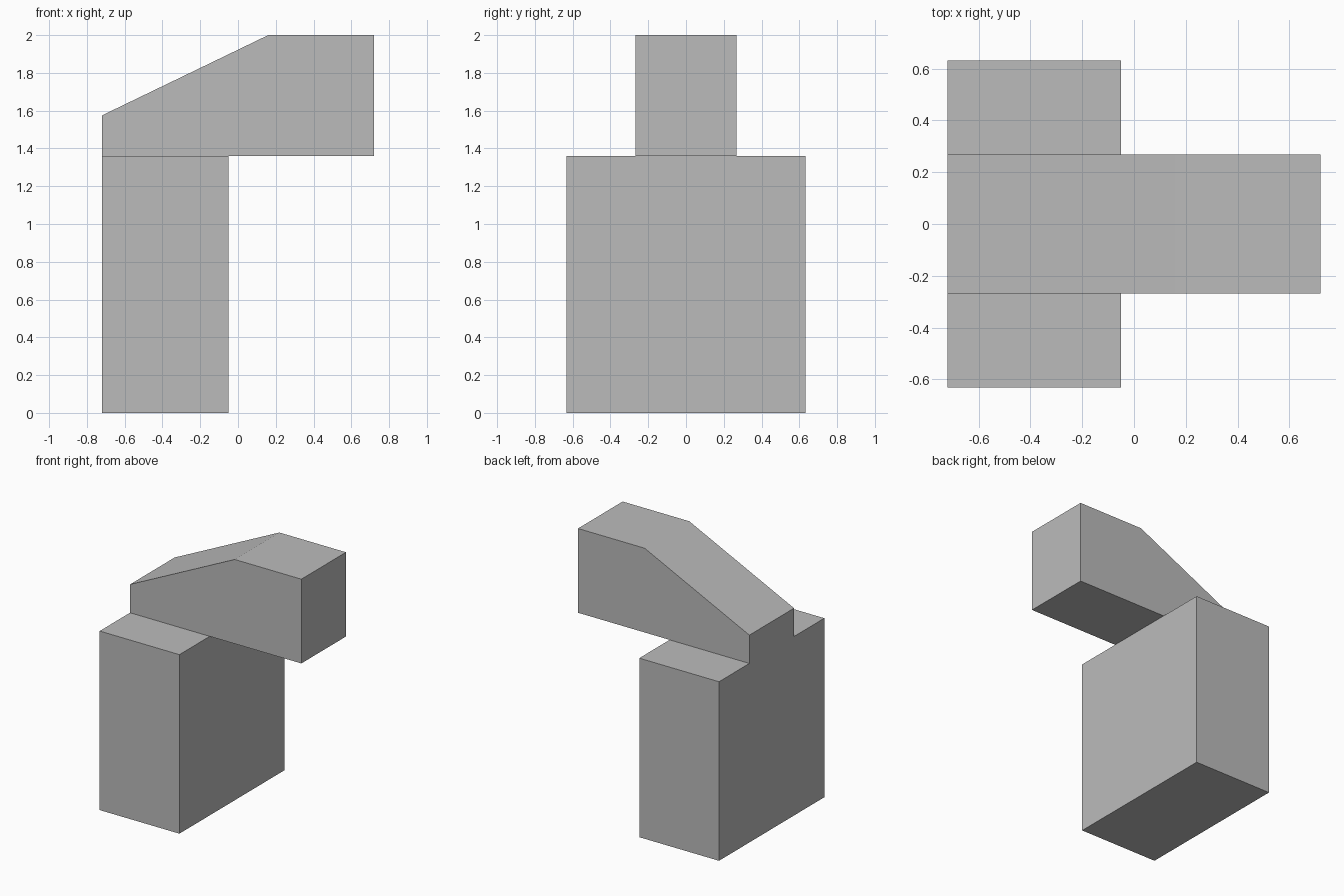
import bpy
import bmesh
from mathutils import Vector

cube = bpy.data.objects.get("Cube")
if cube:
    bpy.data.objects.remove(cube, do_unlink=True)

# Single plain grey finish
grey = bpy.data.materials.new("plain_grey")
grey.use_nodes = True
colour = (0.5, 0.5, 0.5, 1)
grey.diffuse_color = colour
grey.node_tree.nodes["Principled BSDF"].inputs["Base Color"].default_value = colour

LEFT, INNER, RIGHT = -0.72, -0.05, 0.72
LEDGE, TOP = 1.36, 2.0
ARM_HALF, COLUMN_HALF = 0.268, 0.632

bm = bmesh.new()


def extrude(faces, distance):
    """Extrude faces along y and return the new cap faces."""
    made = bmesh.ops.extrude_face_region(bm, geom=faces)["geom"]
    verts = [g for g in made if isinstance(g, bmesh.types.BMVert)]
    bmesh.ops.translate(bm, verts=verts, vec=Vector((0, distance, 0)))
    return [g for g in made if isinstance(g, bmesh.types.BMFace)]


def vert(x, z):
    return bm.verts.new((x, -ARM_HALF, z))


# Front outline: column below, sloped arm above, sharing the ledge edge
ledge_left, ledge_inner = vert(LEFT, LEDGE), vert(INNER, LEDGE)
column = bm.faces.new([vert(LEFT, 0), vert(INNER, 0), ledge_inner, ledge_left])
arm = bm.faces.new([ledge_left, ledge_inner, vert(RIGHT, LEDGE),
                    vert(RIGHT, TOP), vert(0.16, TOP), vert(LEFT, 1.575)])

# Middle slab at the arm's width
extrude([column, arm], 2 * ARM_HALF)

# Widen the column on both sides
for side in (-1, 1):
    bm.faces.ensure_lookup_table()
    face = next(f for f in bm.faces
                if all(abs(v.co.y - side * ARM_HALF) < 1e-4 for v in f.verts)
                and f.calc_center_median().z < LEDGE)
    extrude([face], side * (COLUMN_HALF - ARM_HALF))

bmesh.ops.recalc_face_normals(bm, faces=bm.faces)
mesh = bpy.data.meshes.new("column_with_arm")
bm.to_mesh(mesh)
bm.free()
mesh.materials.append(grey)
bpy.context.collection.objects.link(bpy.data.objects.new("column_with_arm", mesh))
